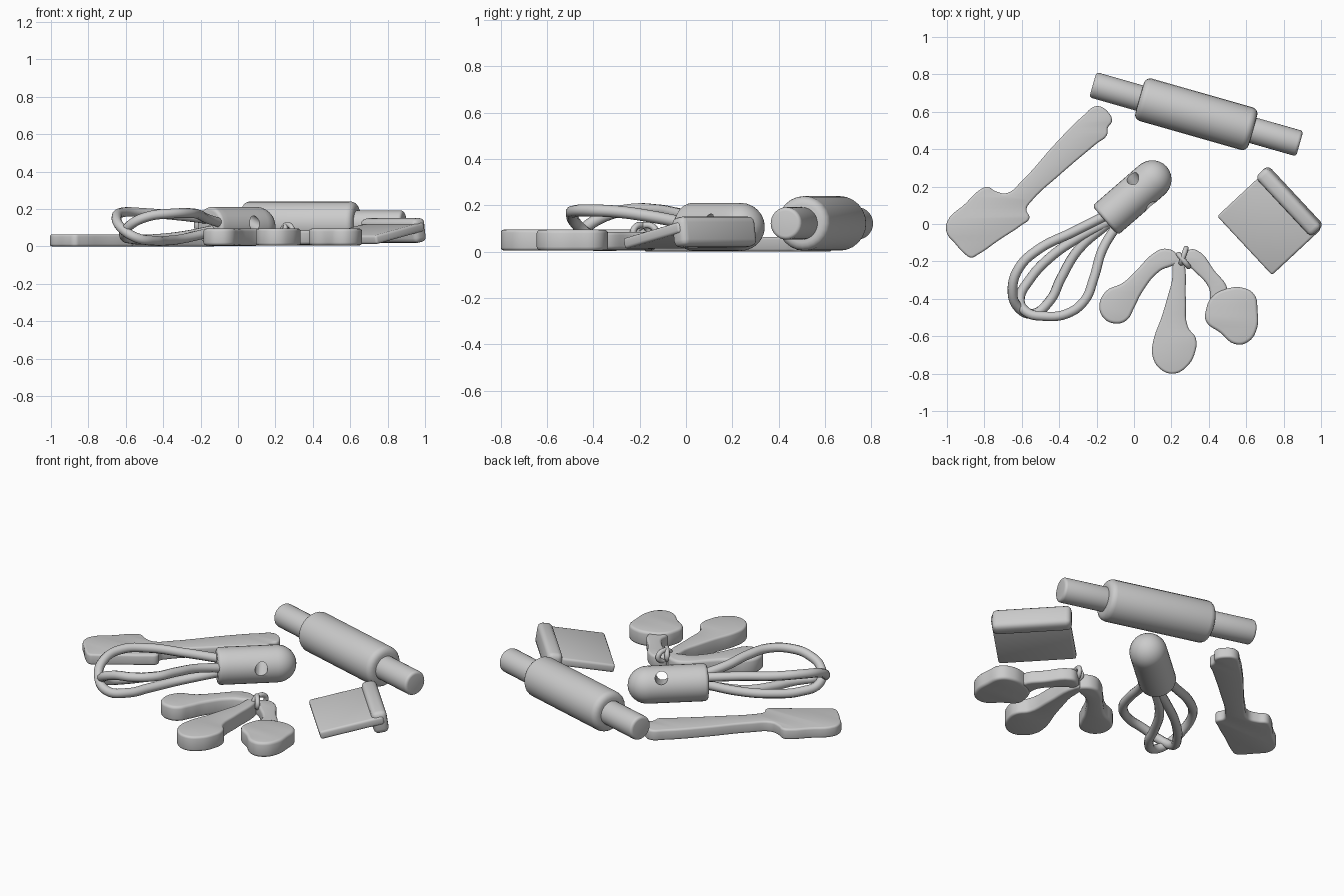
import bpy, bmesh, math
from mathutils import Vector, Matrix

if "Cube" in bpy.data.objects:
    bpy.data.objects.remove(bpy.data.objects["Cube"])


def smooth(ob, angle=40):
    bpy.ops.object.select_all(action='DESELECT')
    ob.select_set(True)
    bpy.context.view_layer.objects.active = ob
    bpy.ops.object.shade_smooth_by_angle(angle=math.radians(angle))
    return ob


def add_mesh(name, bm):
    bmesh.ops.recalc_face_normals(bm, faces=bm.faces)
    me = bpy.data.meshes.new(name)
    bm.to_mesh(me)
    bm.free()
    ob = bpy.data.objects.new(name, me)
    bpy.context.collection.objects.link(ob)
    return ob


def curve_mesh(name, cu):
    ob = bpy.data.objects.new(name, cu)
    bpy.context.collection.objects.link(ob)
    bpy.ops.object.select_all(action='DESELECT')
    ob.select_set(True)
    bpy.context.view_layer.objects.active = ob
    bpy.ops.object.convert(target='MESH')
    ob = bpy.context.object
    bm = bmesh.new()
    bm.from_mesh(ob.data)
    bmesh.ops.remove_doubles(bm, verts=bm.verts, dist=0.0003)
    bm.to_mesh(ob.data)
    bm.free()
    return smooth(ob)


def bezier(cu, pts, cyclic):
    s = cu.splines.new('BEZIER')
    s.bezier_points.add(len(pts) - 1)
    for bp, p in zip(s.bezier_points, pts):
        bp.co = Vector((*p, 0)) if len(p) == 2 else Vector(p)
        bp.handle_left_type = bp.handle_right_type = 'AUTO'
    s.use_cyclic_u = cyclic


def slab(name, pts, z0, z1, bevel=0.016):
    """Flat rounded plate from a smooth outline."""
    cu = bpy.data.curves.new(name, 'CURVE')
    cu.dimensions = '2D'
    cu.fill_mode = 'BOTH'
    cu.resolution_u = 5
    cu.bevel_depth, cu.bevel_resolution, cu.offset = bevel, 2, -bevel
    cu.extrude = (z1 - z0) / 2 - bevel
    bezier(cu, pts, True)
    ob = curve_mesh(name, cu)
    ob.location.z = (z0 + z1) / 2
    return ob


def tube(name, pts, r, cyclic=False):
    cu = bpy.data.curves.new(name, 'CURVE')
    cu.dimensions = '3D'
    cu.resolution_u = 6
    cu.bevel_depth, cu.bevel_resolution = r, 3
    cu.use_fill_caps = True
    bezier(cu, pts, cyclic)
    return curve_mesh(name, cu)


def lathe(name, profile, origin, angle, sides=32):
    """Revolve (distance along axis, radius) points about a horizontal axis."""
    bm = bmesh.new()
    rings = [[bm.verts.new((x, r * math.cos(2 * math.pi * i / sides), r * math.sin(2 * math.pi * i / sides)))
              for i in range(sides)] for x, r in profile]
    for a, b in zip(rings, rings[1:]):
        for i in range(sides):
            j = (i + 1) % sides
            bm.faces.new((a[i], a[j], b[j], b[i]))
    bm.faces.new(rings[0])
    bm.faces.new(rings[-1])
    ob = add_mesh(name, bm)
    ob.data.transform(Matrix.Translation(origin) @ Matrix.Rotation(angle, 4, 'Z'))
    return smooth(ob)


def rod(x0, x1, r, b):
    """Profile of a rod with rounded ends."""
    arc = [(b * (1 - math.cos(t)), r - b + b * math.sin(t)) for t in [k * math.pi / 8 for k in range(5)]]
    return [(x0 + d, q) for d, q in arc] + [(x1 - d, q) for d, q in reversed(arc)]


def box(name, size, loc, tilt, turn, bevel):
    bm = bmesh.new()
    bmesh.ops.create_cube(bm, size=1)
    bmesh.ops.scale(bm, vec=size, verts=bm.verts)
    bmesh.ops.bevel(bm, geom=bm.edges[:], offset=bevel, segments=3, profile=0.5, affect='EDGES')
    ob = add_mesh(name, bm)
    ob.location, ob.rotation_euler = loc, (tilt, 0, turn)
    return smooth(ob)


# Rolling pin
pin, turn = (0.333, 0.587, 0.122), math.atan2(-0.315, 1.105)
lathe("rolling_pin_body", rod(-0.315, 0.315, 0.118, 0.035), pin, turn, 24)
lathe("rolling_pin_handle_left", rod(-0.575, -0.28, 0.07, 0.016), pin, turn)
lathe("rolling_pin_handle_right", rod(0.28, 0.575, 0.07, 0.016), pin, turn)

# Spatula
slab("spatula", [(-1, 0.01), (-0.9, 0.11), (-0.83, 0.178), (-0.785, 0.198), (-0.74, 0.175), (-0.68, 0.165),
                 (-0.6, 0.23), (-0.42, 0.43), (-0.27, 0.58), (-0.2, 0.63), (-0.14, 0.6), (-0.118, 0.55),
                 (-0.14, 0.515), (-0.145, 0.475), (-0.2, 0.43), (-0.4, 0.26), (-0.55, 0.12), (-0.575, 0.08),
                 (-0.56, 0.03), (-0.6, -0.005), (-0.72, -0.085), (-0.84, -0.167), (-0.87, -0.18), (-0.91, -0.155),
                 (-0.96, -0.1), (-1, -0.05)], 0.0, 0.064, 0.012)

# Whisk handle with a slanted hanging hole
wturn = math.radians(41)
cap = [(0.055 * k, 0.104) for k in range(1, 6)]
cap += [(0.33 + 0.108 * math.sin(t), 0.104 * math.cos(t)) for t in [k * math.pi / 16.5 for k in range(9)]]
handle = lathe("whisk_handle", rod(0, 0.2, 0.104, 0.02)[:5] + cap, (-0.155, 0.018, 0.107), wturn)
hole = lathe("hole_cutter", [(-0.2, 0.035), (0.2, 0.035)], (0, 0, 0), 0, 16)
hole.location, hole.rotation_euler = (0.04, 0.172, 0.15), (0, 0.3, math.atan2(-0.14, 0.09))
m = handle.modifiers.new("hole", 'BOOLEAN')
m.object, m.operation, m.solver = hole, 'DIFFERENCE', 'EXACT'
bpy.context.view_layer.objects.active = handle
bpy.ops.object.modifier_apply(modifier="hole")
bpy.data.objects.remove(hole)
smooth(handle, 30)

# Whisk wire loops, crossing near their tips
tube("whisk_wire_left", [(-0.12, 0.06, 0.14), (-0.33, -0.045, 0.165), (-0.51, -0.135, 0.18), (-0.615, -0.235, 0.182),
                         (-0.65, -0.35, 0.155), (-0.62, -0.445, 0.095), (-0.54, -0.48, 0.045), (-0.45, -0.41, 0.03),
                         (-0.39, -0.29, 0.03), (-0.3, -0.14, 0.04), (-0.13, 0.01, 0.08)], 0.026)
tube("whisk_wire_right", [(-0.12, 0.02, 0.09), (-0.3, -0.075, 0.055), (-0.45, -0.18, 0.04), (-0.56, -0.3, 0.038),
                          (-0.61, -0.4, 0.06), (-0.575, -0.47, 0.115), (-0.48, -0.493, 0.16), (-0.36, -0.48, 0.175),
                          (-0.265, -0.41, 0.178), (-0.215, -0.29, 0.172), (-0.17, -0.14, 0.15), (-0.08, 0.01, 0.12)],
     0.026)

# Measuring spoons
slab("spoon_left", [(-0.185, -0.44), (-0.15, -0.36), (-0.06, -0.315), (0.02, -0.24), (0.1, -0.16), (0.165, -0.132),
                    (0.23, -0.16), (0.25, -0.2), (0.2, -0.225), (0.14, -0.25), (0.04, -0.37), (0.0, -0.45),
                    (-0.04, -0.515), (-0.1, -0.532), (-0.16, -0.505)], 0.005, 0.095)
slab("spoon_middle", [(0.245, -0.17), (0.265, -0.2), (0.277, -0.4), (0.288, -0.55), (0.33, -0.61), (0.328, -0.68),
                      (0.28, -0.765), (0.21, -0.8), (0.14, -0.775), (0.1, -0.71), (0.1, -0.64), (0.15, -0.49),
                      (0.2, -0.32)], 0.005, 0.095, 0.013)
slab("spoon_right_handle", [(0.25, -0.18), (0.29, -0.14), (0.335, -0.14), (0.43, -0.25), (0.5, -0.35),
                            (0.48, -0.45), (0.42, -0.44), (0.4, -0.34), (0.31, -0.24)], 0.01, 0.085, 0.014)
slab("spoon_right_bowl", [(0.5, -0.345), (0.585, -0.342), (0.645, -0.38), (0.66, -0.46), (0.657, -0.56),
                          (0.61, -0.63), (0.54, -0.642), (0.46, -0.58), (0.385, -0.52), (0.385, -0.46),
                          (0.42, -0.385)], 0.005, 0.095)

# Spoon ring: two small interlocked links
for name, turn, y in (("spoon_ring_a", 1.25, -0.17), ("spoon_ring_b", -0.9, -0.195)):
    pts = []
    for k in range(8):
        t = k * math.pi / 4
        d = 0.042 * math.cos(t)
        pts.append((0.265 + d * math.cos(turn), y + d * math.sin(turn), 0.085 + 0.03 * math.sin(t)))
    tube(name, pts, 0.014, True)

# Bench scraper: tilted blade and grip rail
sturn = math.radians(-47)
box("scraper_blade", (0.43, 0.36, 0.048), (0.722, 0.006, 0.07), 0.2, sturn, 0.013)
box("scraper_grip", (0.438, 0.085, 0.13), (0.831, 0.122, 0.085), 0.15, sturn, 0.028)
